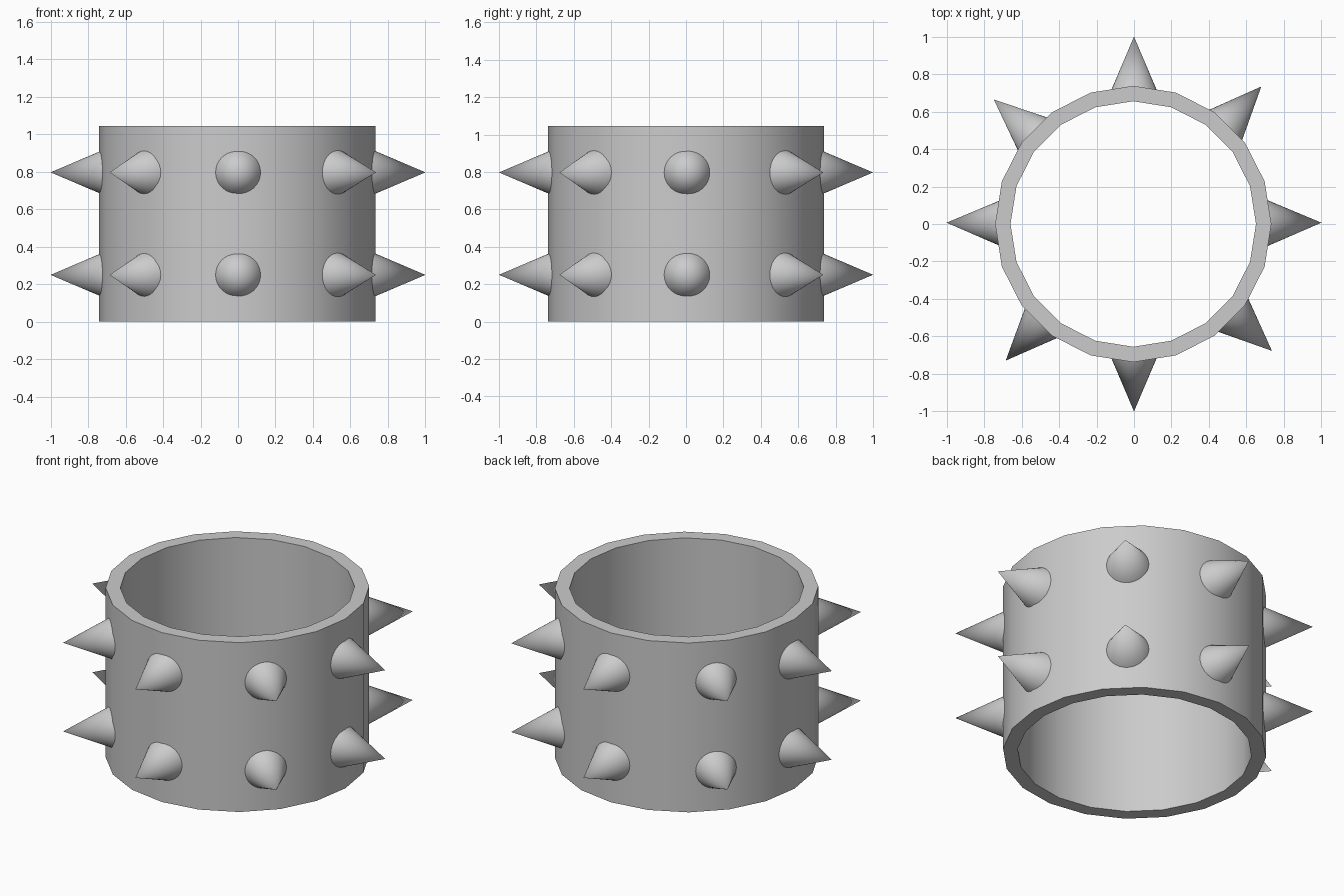
import bpy, bmesh
from math import radians, sin, cos, pi
from mathutils import Vector

if "Cube" in bpy.data.objects:
    bpy.data.objects.remove(bpy.data.objects["Cube"])

SIDES, HEIGHT = 20, 1.045
OUTER, INNER = 0.737, 0.655
CENTRE_X = -0.004


def smooth(obj, angle):
    bpy.ops.object.select_all(action='DESELECT')
    obj.select_set(True)
    bpy.context.view_layer.objects.active = obj
    bpy.ops.object.shade_smooth_by_angle(angle=radians(angle))


# Band: rectangular section swept around 20 sides
def make_band():
    bm = bmesh.new()
    section = [(OUTER, 0), (OUTER, HEIGHT), (INNER, HEIGHT), (INNER, 0)]
    rings = []
    for i in range(SIDES):
        a = 2 * pi * i / SIDES
        rings.append([bm.verts.new((CENTRE_X + r * cos(a), r * sin(a), z))
                      for r, z in section])
    for i in range(SIDES):
        a, b = rings[i], rings[(i + 1) % SIDES]
        for j in range(4):
            k = (j + 1) % 4
            bm.faces.new((a[j], b[j], b[k], a[k]))
    bmesh.ops.recalc_face_normals(bm, faces=bm.faces)
    mesh = bpy.data.meshes.new("cuff_band")
    bm.to_mesh(mesh)
    bm.free()
    obj = bpy.data.objects.new("cuff_band", mesh)
    bpy.context.collection.objects.link(obj)
    smooth(obj, 30)


# Spike: cone pointing outward, base sunk into the band
def make_spike(name, angle, z, base=0.69, tip=1.0, radius=0.132):
    out = Vector((cos(radians(angle)), sin(radians(angle)), 0))
    bpy.ops.mesh.primitive_cone_add(
        vertices=32, radius1=radius, radius2=0, depth=tip - base,
        location=out * (base + tip) / 2 + Vector((0, 0, z)),
        rotation=out.to_track_quat('Z', 'Y').to_euler())
    obj = bpy.context.object
    obj.name = name
    smooth(obj, 40)


make_band()

# Two rows of eight spikes, the diagonal ones slightly off 45 degrees
ANGLES = [0.4, 47.2, 90, 138.4, 179.6, 226.8, 270, 317.4]
for row, z in (("lower", 0.25), ("upper", 0.797)):
    for n, angle in enumerate(ANGLES):
        make_spike(f"{row}_spike_{n + 1}", angle, z)
